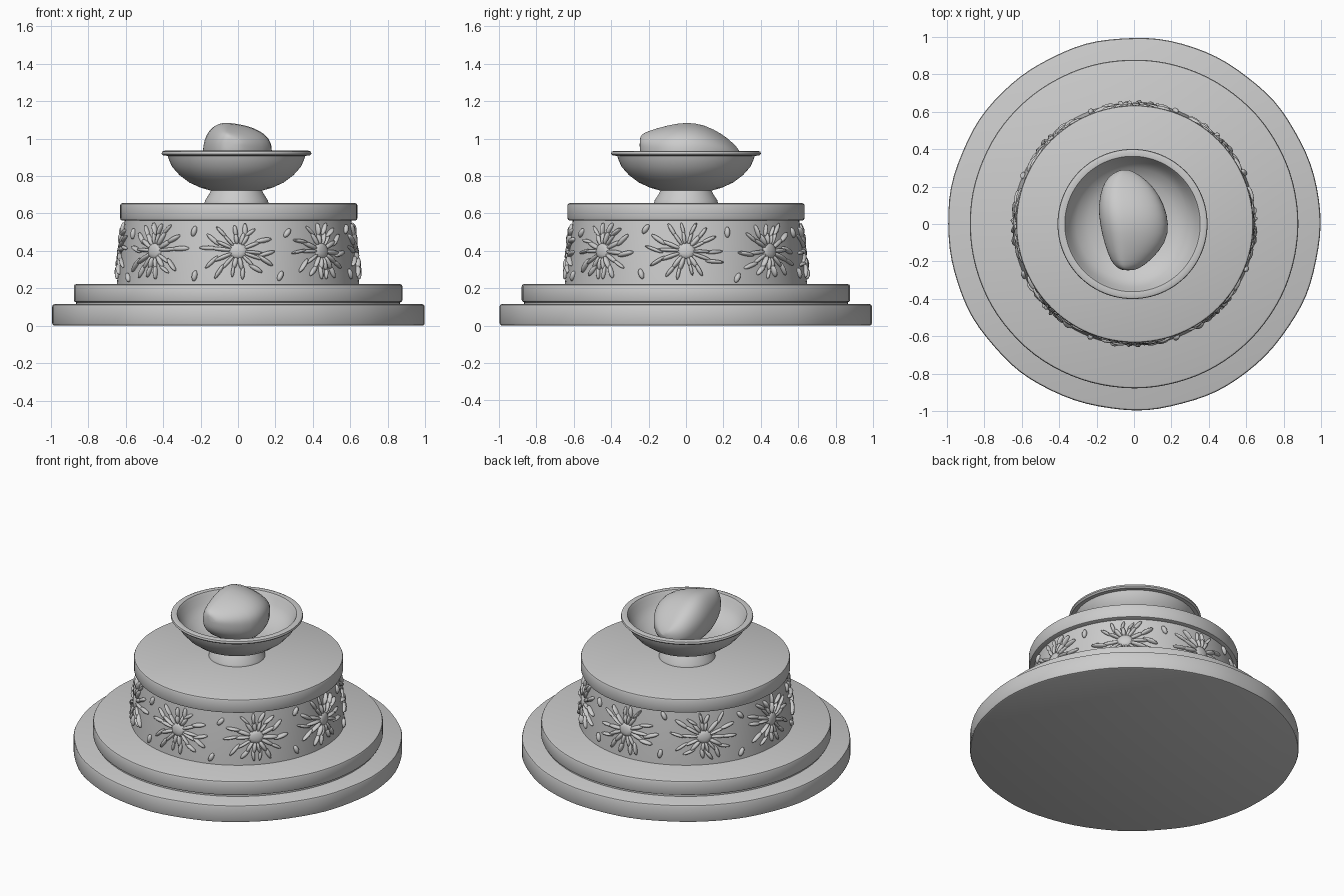
import bpy, bmesh, math, random
from mathutils import Matrix, Vector

if "Cube" in bpy.data.objects:
    bpy.data.objects.remove(bpy.data.objects["Cube"])

random.seed(7)
stone_mat = bpy.data.materials.new("grey stone")
stone_mat.diffuse_color = (0.6, 0.6, 0.6, 1)
stone_mat.use_nodes = True
stone_mat.node_tree.nodes["Principled BSDF"].inputs["Base Color"].default_value = stone_mat.diffuse_color


def finish(name, bm, angle=35):
    bmesh.ops.recalc_face_normals(bm, faces=bm.faces)
    me = bpy.data.meshes.new(name)
    bm.to_mesh(me)
    bm.free()
    ob = bpy.data.objects.new(name, me)
    bpy.context.collection.objects.link(ob)
    me.materials.append(stone_mat)
    bpy.ops.object.select_all(action='DESELECT')
    ob.select_set(True)
    bpy.context.view_layer.objects.active = ob
    bpy.ops.object.shade_smooth_by_angle(angle=math.radians(angle))
    return ob


def loft(name, rings, angle=35):
    """Skin closed rings of points and cap both ends."""
    bm = bmesh.new()
    rows = [[bm.verts.new(p) for p in ring] for ring in rings]
    n = len(rows[0])
    for a, b in zip(rows, rows[1:]):
        for i in range(n):
            j = (i + 1) % n
            bm.faces.new((a[i], a[j], b[j], b[i]))
    bm.faces.new(rows[0])
    bm.faces.new(rows[-1])
    return finish(name, bm, angle)


def lathe(name, profile, cx=0.0, wobble=0.0, n=96):
    rings = []
    for r, z in profile:
        ring = []
        for i in range(n):
            t = math.tau * i / n
            k = r * (1 + wobble * (math.sin(5 * t + 1) + math.sin(11 * t) + math.sin(17 * t + 2)) / 3)
            ring.append((cx + k * math.cos(t), k * math.sin(t), z))
        rings.append(ring)
    return loft(name, rings)


def slab(name, r, z0, z1, cx=0.0, wobble=0.0, b=0.012):
    return lathe(name, [(r - b, z0), (r - b * .3, z0 + b * .3), (r, z0 + b), (r, z1 - b),
                        (r - b * .3, z1 - b * .3), (r - b, z1)], cx, wobble)


# Stepped plinth
slab("base_disc", 0.995, 0.0, 0.115, wobble=0.004)
slab("step_disc", 0.878, 0.125, 0.222, wobble=0.001)
lathe("step_joint", [(0.865, 0.10), (0.865, 0.14)])
R0, Z0, R1, Z1 = 0.648, 0.222, 0.605, 0.565
lathe("drum", [(R0, Z0 - 0.01), (R0, Z0), (R1, Z1)])
slab("drum_cap", 0.634, 0.562, 0.655, cx=0.004)

# Bowl with foot, outer shell, rolled rim and hollow inside
lathe("bowl", [(0.172, 0.65), (0.168, 0.67), (0.145, 0.705), (0.137, 0.722), (0.19, 0.737),
               (0.25, 0.764), (0.305, 0.805), (0.345, 0.85), (0.362, 0.89), (0.368, 0.908),
               (0.392, 0.909), (0.401, 0.918), (0.398, 0.93), (0.385, 0.935), (0.362, 0.932),
               (0.352, 0.915), (0.335, 0.875), (0.30, 0.833), (0.24, 0.795), (0.16, 0.775),
               (0.05, 0.768)], cx=-0.008)

# Rounded stone lying in the bowl: y, left, right, bottom, top
stations = [(-0.248, -0.06, 0.0, 0.93, 1.005), (-0.235, -0.09, 0.03, 0.89, 1.025),
            (-0.2, -0.125, 0.085, 0.85, 1.042), (-0.1, -0.16, 0.175, 0.79, 1.072),
            (0.0, -0.183, 0.187, 0.775, 1.09), (0.1, -0.192, 0.165, 0.785, 1.076),
            (0.2, -0.172, 0.105, 0.815, 1.022), (0.255, -0.135, 0.04, 0.85, 0.973),
            (0.28, -0.095, -0.005, 0.875, 0.945), (0.29, -0.065, -0.03, 0.895, 0.925)]
rings = []
for y, xl, xr, zb, zt in stations:
    ring = []
    for i in range(40):
        t = math.tau * i / 40
        c, s = math.cos(t), math.sin(t)
        u = math.copysign(abs(c) ** 0.85, c)
        v = math.copysign(abs(s) ** 0.85, s)
        # crown leans to the left side
        lean = -0.16 * (xr - xl) * max(v, 0) * (1 - abs(u))
        z = (zb + zt) / 2 + v * (zt - zb) / 2 - 0.02 * max(v, 0) * max(u, 0)
        ring.append(((xl + xr) / 2 + u * (xr - xl) / 2 + lean, y, z))
    rings.append(ring)
stone = loft("resting_stone", rings, 60)
sub = stone.modifiers.new("rounding", 'SUBSURF')
sub.levels = sub.render_levels = 1


# Carved starburst flowers around the drum
def drum_point(ang, h, out):
    r = R0 + (R1 - R0) * (h - Z0) / (Z1 - Z0) + out
    return Vector((r * math.cos(ang), r * math.sin(ang), h))


def blob(bm, ang, h, tilt, length, width, depth):
    """Elongated leaf lying on the drum, pointing along tilt."""
    out = Vector((math.cos(ang), math.sin(ang), 0.13)).normalized()
    side = Vector((-math.sin(ang), math.cos(ang), 0))
    up = out.cross(side)
    along = side * math.cos(tilt) + up * math.sin(tilt)
    across = out.cross(along)
    m = Matrix((along, across, out)).transposed().to_4x4()
    m.translation = drum_point(ang, h, 0.004)
    bmesh.ops.create_icosphere(bm, subdivisions=2, radius=1,
                               matrix=m @ Matrix.Diagonal((length / 2, width / 2, depth, 1)))


bm = bmesh.new()
for f in range(8):
    centre = math.tau * f / 8
    blob(bm, centre, 0.40, 0, 0.10, 0.09, 0.016)
    petals = 14
    for p in range(petals):
        tilt = math.tau * (p + random.uniform(-0.25, 0.25)) / petals
        reach = random.uniform(0.13, 0.165) + 0.06 * abs(math.cos(tilt)) ** 2
        reach = min(reach, 0.15 / max(abs(math.sin(tilt)), 0.01))
        inner = 0.035
        # two overlapping pieces per petal, the outer one slightly bent
        for a, b, bend in ((inner, reach * 0.68, 0), (reach * 0.55, reach, random.uniform(-0.4, 0.4))):
            mid = (a + b) / 2
            ang = centre + mid * math.cos(tilt) / 0.63
            blob(bm, ang, 0.40 + mid * math.sin(tilt), tilt + bend, (b - a) * 1.1,
                 random.uniform(0.018, 0.028), random.uniform(0.012, 0.022))
    # small buds between neighbouring flowers
    for h in (0.27, 0.51):
        blob(bm, centre + math.pi / 8 + random.uniform(-0.05, 0.05), h + random.uniform(-0.02, 0.02),
             random.uniform(0.8, 2.3), 0.06, 0.03, 0.016)
finish("carved_flowers", bm, 50)
